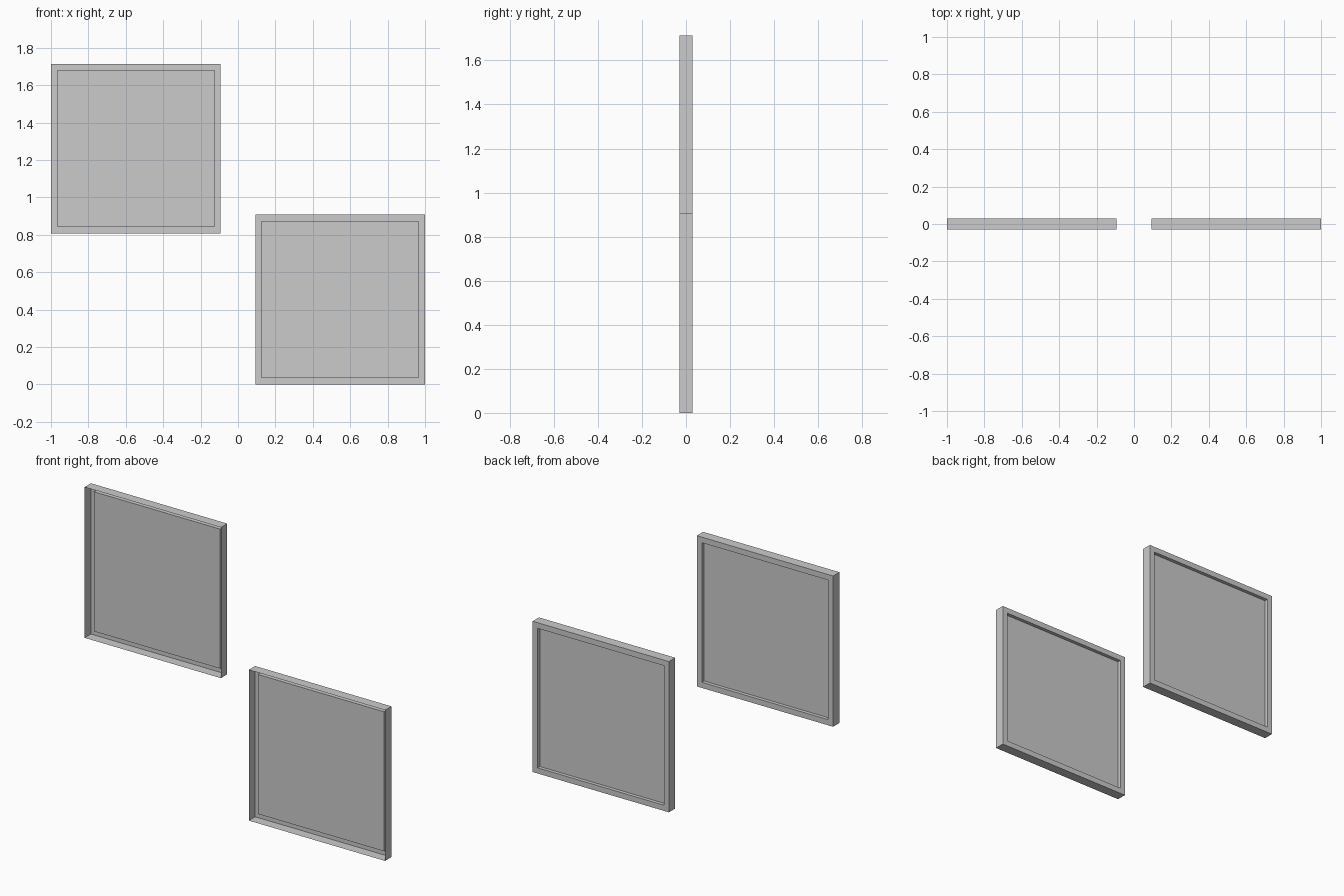
import bpy, bmesh
from mathutils import Vector

if "Cube" in bpy.data.objects:
    bpy.data.objects.remove(bpy.data.objects["Cube"])

SIZE, HALF_DEPTH, BORDER, RECESS = 0.907, 0.03, 0.048, 0.021


def make_panel(name, x, z):
    """Open-fronted square tray whose back has a recessed field; x, z = lower left corner."""
    bm = bmesh.new()
    bmesh.ops.create_cube(bm, size=1)
    for v in bm.verts:
        v.co = Vector((x + (v.co.x + 0.5) * SIZE,
                       v.co.y * 2 * HALF_DEPTH,
                       z + (v.co.z + 0.5) * SIZE))
    bm.normal_update()
    front = min(bm.faces, key=lambda f: f.normal.y)
    back = max(bm.faces, key=lambda f: f.normal.y)

    # Border around the back, with the middle pushed straight in
    bmesh.ops.inset_region(bm, faces=[back], thickness=BORDER)
    field = bmesh.ops.extrude_discrete_faces(bm, faces=[back])["faces"][0]
    bmesh.ops.translate(bm, verts=field.verts, vec=(0, -RECESS, 0))

    # Open front
    bmesh.ops.delete(bm, geom=[front], context='FACES_ONLY')
    mesh = bpy.data.meshes.new(name)
    bm.to_mesh(mesh)
    bm.free()
    obj = bpy.data.objects.new(name, mesh)
    bpy.context.collection.objects.link(obj)
    return obj


# Two staggered wall panels
make_panel("upper_left_panel", -1.0, 0.807)
make_panel("lower_right_panel", 1.0 - SIZE, 0.0)
